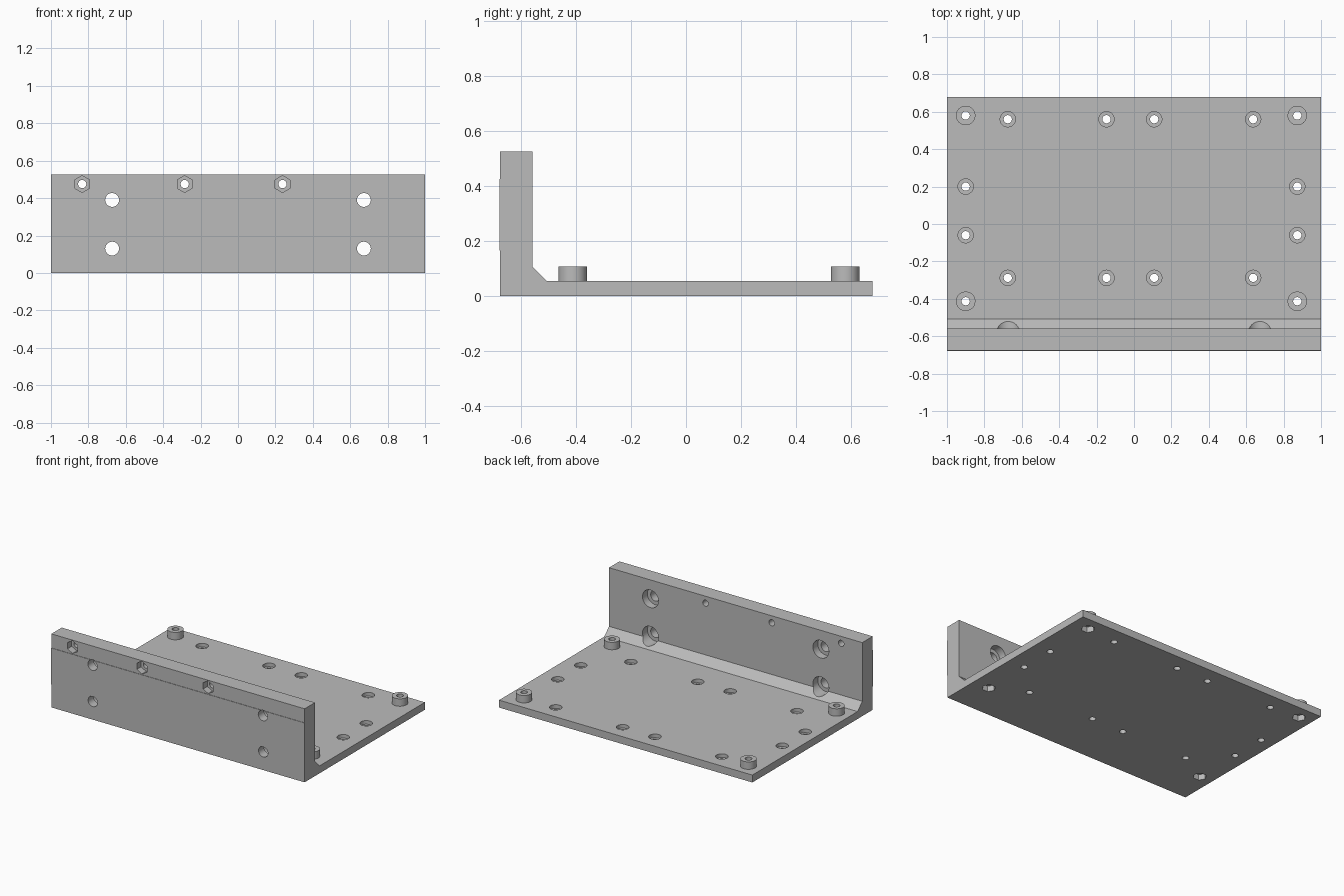
import bpy
import bmesh
from math import pi
from mathutils import Matrix, Vector

cube = bpy.data.objects.get("Cube")
if cube:
    bpy.data.objects.remove(cube)

grey = bpy.data.materials.new("light grey")
grey.use_nodes = True
colour = (0.5, 0.5, 0.5, 1)
grey.diffuse_color = colour
grey.node_tree.nodes["Principled BSDF"].inputs["Base Color"].default_value = colour


def to_object(name, bm):
    bmesh.ops.recalc_face_normals(bm, faces=bm.faces)
    mesh = bpy.data.meshes.new(name)
    bm.to_mesh(mesh)
    bm.free()
    mesh.materials.append(grey)
    obj = bpy.data.objects.new(name, mesh)
    bpy.context.collection.objects.link(obj)
    return obj


def cylinders(name, spots, radius, start, end, axis="Z", sides=32):
    """One mesh holding a prism at every spot, running from start to end along the axis."""
    bm = bmesh.new()
    for a, b in spots:
        mid = (start + end) / 2
        if axis == "Z":
            place = Matrix.Translation((a, b, mid)) @ Matrix.Rotation(pi / 6, 4, "Z")
        else:
            place = Matrix.Translation((a, mid, b)) @ Matrix.Rotation(pi / 2, 4, "X")
        bmesh.ops.create_cone(bm, cap_ends=True, segments=sides, radius1=radius,
                              radius2=radius, depth=end - start, matrix=place)
    return to_object(name, bm)


def cut(target, cutters):
    for cutter in cutters:
        mod = target.modifiers.new("cut", "BOOLEAN")
        mod.operation = "DIFFERENCE"
        mod.solver = "EXACT"
        mod.object = cutter
    bpy.context.view_layer.update()
    graph = bpy.context.evaluated_depsgraph_get()
    mesh = bpy.data.meshes.new_from_object(target.evaluated_get(graph))
    target.modifiers.clear()
    target.data = mesh


def smooth(obj):
    bpy.ops.object.select_all(action="DESELECT")
    obj.select_set(True)
    bpy.context.view_layer.objects.active = obj
    bpy.ops.object.shade_smooth_by_angle(angle=pi / 6)


# Hole layout
rows = [(x, y) for x in (-0.675, -0.147, 0.108, 0.637) for y in (0.56, -0.288)]
sides = [(x, y) for x in (-0.9, 0.873) for y in (0.2, -0.06)]
corners = [(x, y) for x in (-0.9, 0.873) for y in (0.58, -0.413)]
wall_bolts = [(x, z) for x in (-0.673, 0.673) for z in (0.13, 0.39)]
wall_nuts = [(x, 0.475) for x in (-0.833, -0.285, 0.238)]

# L-shaped bracket with a chamfered inner corner and a slightly raised front band
top, plate = 0.525, 0.053
profile = [(-0.677, 0), (0.68, 0), (0.68, plate), (-0.507, plate), (-0.56, 0.106),
           (-0.56, top), (-0.677, top), (-0.677, 0.425), (-0.68, 0.425),
           (-0.68, 0.165), (-0.677, 0.165)]
bm = bmesh.new()
face = bm.faces.new([bm.verts.new((-1, y, z)) for y, z in profile])
swept = bmesh.ops.extrude_face_region(bm, geom=[face])["geom"]
bmesh.ops.translate(bm, vec=Vector((2, 0, 0)),
                    verts=[v for v in swept if isinstance(v, bmesh.types.BMVert)])
bracket = to_object("bracket", bm)

# Round standoffs at the plate corners
standoffs = cylinders("standoffs", corners, 0.052, plate, 0.106)

# Cutters: screw holes, counterbores and hexagonal nut pockets
screw_holes = cylinders("screw_holes", rows + sides + corners, 0.022, -0.1, 0.2)
cutters = [
    screw_holes,
    cylinders("plate_counterbores", rows + sides, 0.041, 0.027, 0.2),
    cylinders("plate_nut_pockets", corners, 0.045, -0.1, 0.04, sides=6),
    cylinders("bolt_holes", wall_bolts, 0.037, -0.8, -0.5, "Y"),
    cylinders("bolt_counterbores", wall_bolts, 0.063, -0.615, -0.4, "Y"),
    cylinders("wall_screw_holes", wall_nuts, 0.022, -0.8, -0.5, "Y"),
    cylinders("wall_nut_pockets", wall_nuts, 0.045, -0.8, -0.63, "Y", 6),
]
cut(bracket, cutters)
cut(standoffs, [screw_holes])
for cutter in cutters:
    bpy.data.objects.remove(cutter)

for part in (bracket, standoffs):
    smooth(part)
